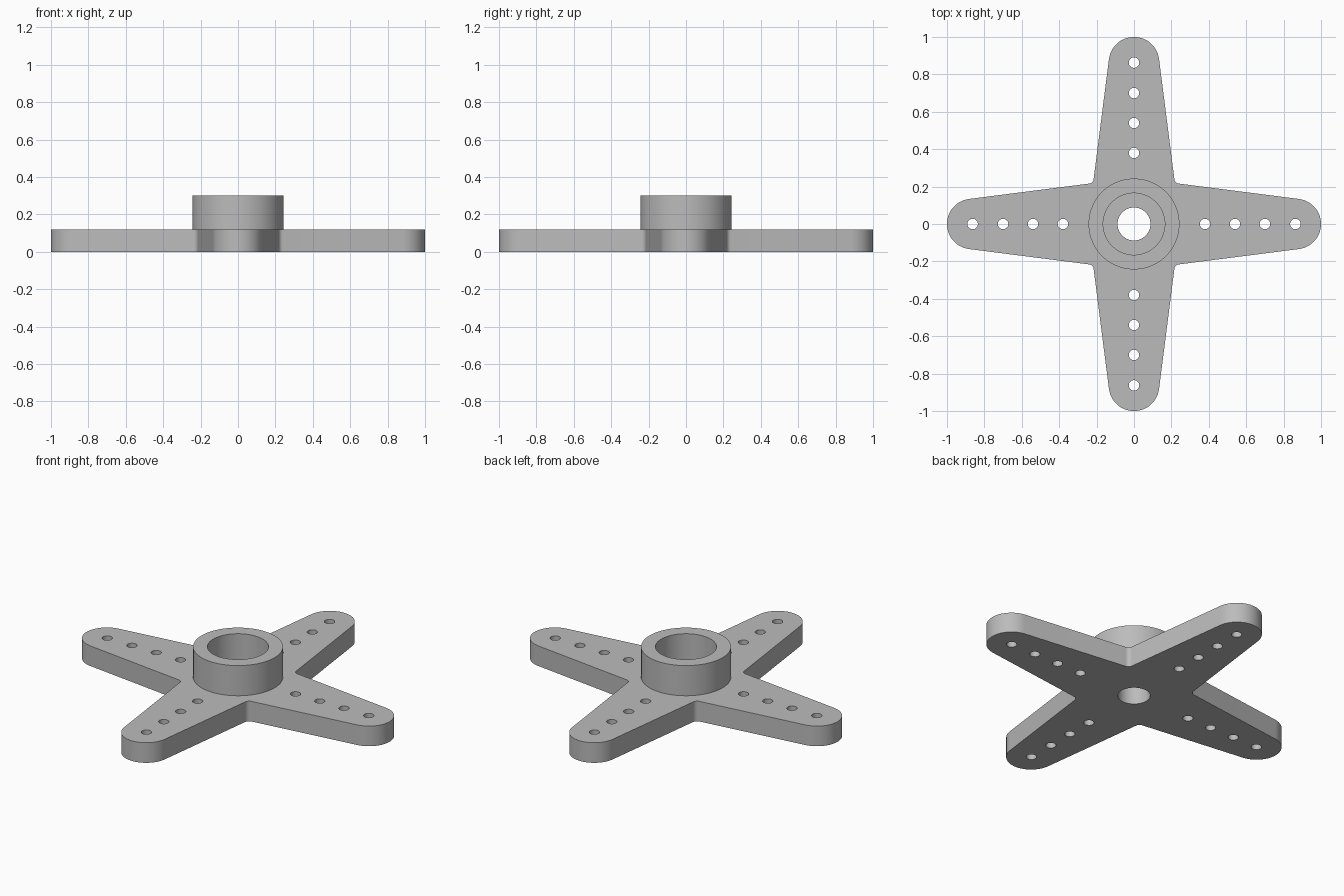
import bpy, bmesh
from math import atan, cos, sin, pi, radians, tau
from mathutils import Vector, Matrix

cube = bpy.data.objects.get("Cube")
if cube:
    bpy.data.objects.remove(cube, do_unlink=True)

PLATE_TOP, HUB_TOP = 0.12, 0.30
HUB_R, BORE_R, SHAFT_R = 0.243, 0.165, 0.088
TIP_R = 0.135
TAPER = atan(0.127)

grey = bpy.data.materials.new("grey plastic")
grey.use_nodes = True
colour = (0.5, 0.5, 0.5, 1)
grey.diffuse_color = colour
grey.node_tree.nodes["Principled BSDF"].inputs["Base Color"].default_value = colour


def arc(cx, cy, r, start, end, steps):
    return [Vector((cx + r * cos(start + (end - start) * i / steps),
                    cy + r * sin(start + (end - start) * i / steps)))
            for i in range(steps + 1)]


def circle(cx, cy, r, steps):
    return arc(cx, cy, r, 0, tau, steps)[:-1]


def finish(name, bm):
    bmesh.ops.remove_doubles(bm, verts=bm.verts, dist=1e-5)
    bmesh.ops.recalc_face_normals(bm, faces=bm.faces)
    mesh = bpy.data.meshes.new(name)
    bm.to_mesh(mesh)
    bm.free()
    mesh.materials.append(grey)
    obj = bpy.data.objects.new(name, mesh)
    bpy.context.collection.objects.link(obj)
    bpy.ops.object.select_all(action="DESELECT")
    obj.select_set(True)
    bpy.context.view_layer.objects.active = obj
    bpy.ops.object.shade_smooth_by_angle(angle=radians(30))
    return obj


# Cross outline: a rounded tip and an inner corner fillet, turned four times
tip_x = 1 - TIP_R
tip = arc(tip_x, 0, TIP_R, TAPER - pi / 2, pi / 2 - TAPER, 32)
fillet_r, fillet_c = 0.028, 0.2437
fillet = arc(fillet_c, fillet_c, fillet_r, 1.5 * pi - TAPER, pi + TAPER, 8)
outline, holes = [], [circle(0, 0, SHAFT_R, 64)]
for k in range(4):
    turn = Matrix.Rotation(k * pi / 2, 2)
    outline += [turn @ p for p in tip + fillet]
    for d in (0.38, 0.54, 0.70, 0.863):
        c = turn @ Vector((d, 0))
        holes.append(circle(c.x, c.y, 0.028, 32))

# Cross plate: filled flat curve with holes, extruded
curve = bpy.data.curves.new("plate_outline", "CURVE")
curve.dimensions = "2D"
curve.fill_mode = "BOTH"
curve.extrude = PLATE_TOP / 2
for loop in [outline] + holes:
    spline = curve.splines.new("POLY")
    spline.points.add(len(loop) - 1)
    for point, p in zip(spline.points, loop):
        point.co = (p.x, p.y, 0, 1)
    spline.use_cyclic_u = True
helper = bpy.data.objects.new("plate_outline", curve)
bm = bmesh.new()
bm.from_mesh(helper.to_mesh())
helper.to_mesh_clear()
bpy.data.objects.remove(helper)
bpy.data.curves.remove(curve)
bmesh.ops.translate(bm, verts=bm.verts, vec=(0, 0, PLATE_TOP / 2))
finish("cross_plate", bm)

# Hub collar: lathed wall standing on the plate
bm = bmesh.new()
profile = [(BORE_R, PLATE_TOP), (BORE_R, HUB_TOP), (HUB_R, HUB_TOP), (HUB_R, PLATE_TOP)]
verts = [bm.verts.new((r, 0, z)) for r, z in profile]
edges = [bm.edges.new(pair) for pair in zip(verts, verts[1:])]
bmesh.ops.spin(bm, geom=verts + edges, cent=(0, 0, 0), axis=(0, 0, 1),
               angle=tau, steps=96, use_merge=True)
finish("hub_collar", bm)
